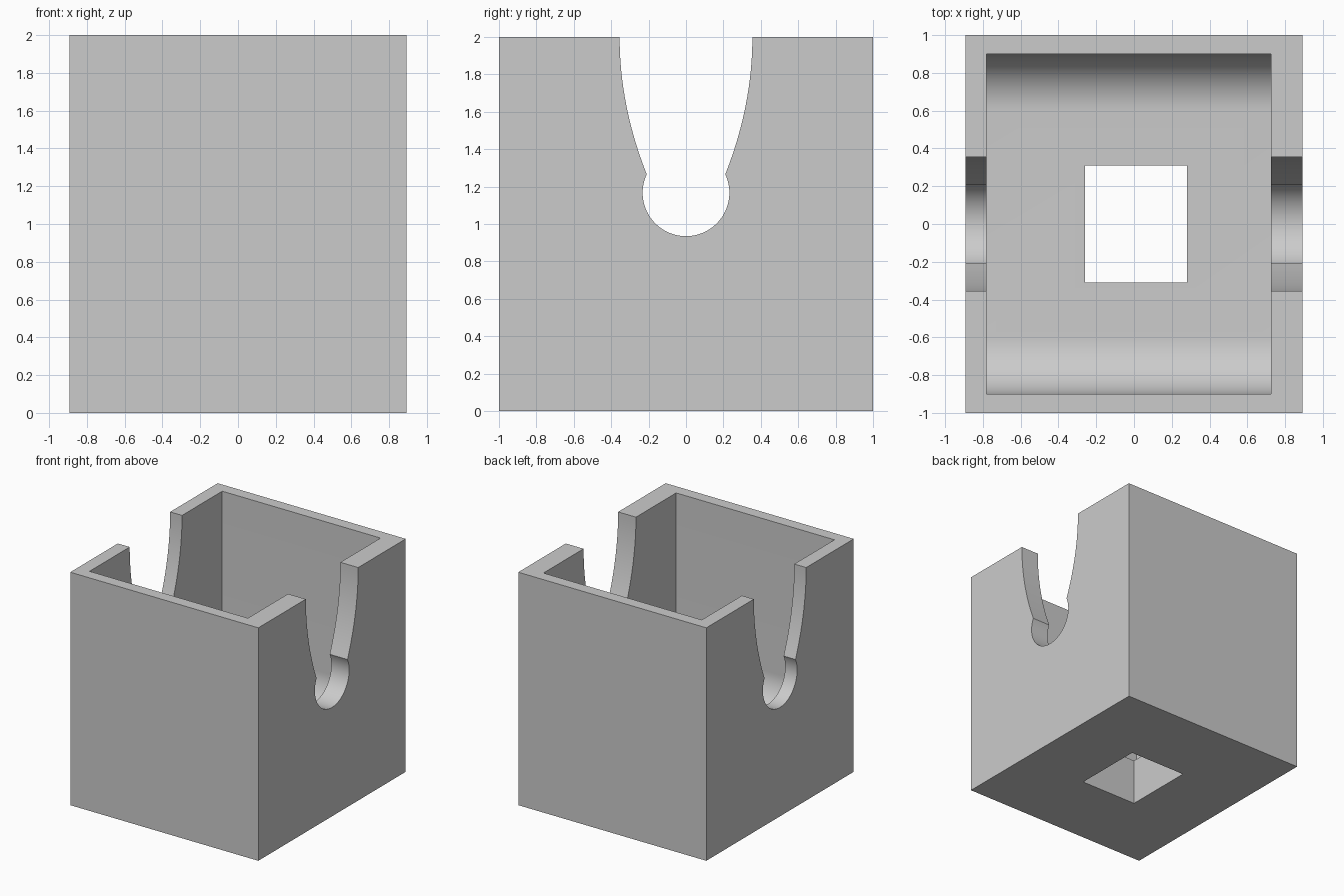
import bpy, bmesh
from math import sin, cos, pi, radians, asin

old = bpy.data.objects.get("Cube")
if old:
    bpy.data.objects.remove(old, do_unlink=True)

grey = bpy.data.materials.new("plain grey")
grey.use_nodes = True
colour = (0.6, 0.6, 0.6, 1)
grey.diffuse_color = colour
grey.node_tree.nodes["Principled BSDF"].inputs["Base Color"].default_value = colour


def prism(name, profile, x0, x1):
    """Extrude a closed (y, z) profile along x."""
    bm = bmesh.new()
    face = bm.faces.new([bm.verts.new((x0, y, z)) for y, z in profile])
    moved = bmesh.ops.extrude_face_region(bm, geom=[face])["geom"]
    verts = [v for v in moved if isinstance(v, bmesh.types.BMVert)]
    bmesh.ops.translate(bm, verts=verts, vec=(x1 - x0, 0, 0))
    bmesh.ops.recalc_face_normals(bm, faces=bm.faces)
    mesh = bpy.data.meshes.new(name)
    bm.to_mesh(mesh)
    bm.free()
    mesh.materials.append(grey)
    obj = bpy.data.objects.new(name, mesh)
    bpy.context.collection.objects.link(obj)
    return obj


def mirrored(half):
    """Complete a +y half profile, listed from bottom to top."""
    return half + [(-y, z) for y, z in reversed(half) if y > 1e-6]


HEIGHT, ABOVE = 2.0, 2.2

# Outer block
body = prism("box_body", mirrored([(1, 0), (1, HEIGHT)]), -0.893, 0.893)

# Cavity with rounded lower corners
R, STEPS = 0.3, 20
arc = [(0.6 + R * sin(a), 0.7 - R * cos(a))
       for a in (pi / 2 * i / STEPS for i in range(STEPS + 1))]
cavity = prism("cavity_cutter", mirrored(arc + [(0.9, ABOVE)]), -0.78, 0.724)

# Side slots: round seat below a flared mouth
SEAT_R, SEAT_Z, NECK = 0.232, 1.167, 0.21
end = pi - asin(NECK / SEAT_R)
slot = [(SEAT_R * sin(end * i / 32), SEAT_Z - SEAT_R * cos(end * i / 32))
        for i in range(33)]
neck_z = slot[-1][1]
for i in range(1, 17):
    t = 1 - i / 16
    slot.append((0.355 - (0.355 - NECK) * t * t, HEIGHT - (HEIGHT - neck_z) * t))
slot.append((0.355, ABOVE))
slots = prism("slot_cutter", mirrored(slot), -1.2, 1.2)

# Rectangular opening through the floor
opening = prism("floor_cutter", mirrored([(0.31, -0.2), (0.31, 0.6)]), -0.26, 0.28)

bpy.ops.object.select_all(action='DESELECT')
body.select_set(True)
bpy.context.view_layer.objects.active = body
for cutter in (cavity, slots, opening):
    cutter.hide_render = True
    mod = body.modifiers.new(cutter.name, 'BOOLEAN')
    mod.operation = 'DIFFERENCE'
    mod.solver = 'EXACT'
    mod.object = cutter
    bpy.ops.object.modifier_apply(modifier=mod.name)
    bpy.data.objects.remove(cutter, do_unlink=True)

bpy.ops.object.shade_smooth_by_angle(angle=radians(25))
